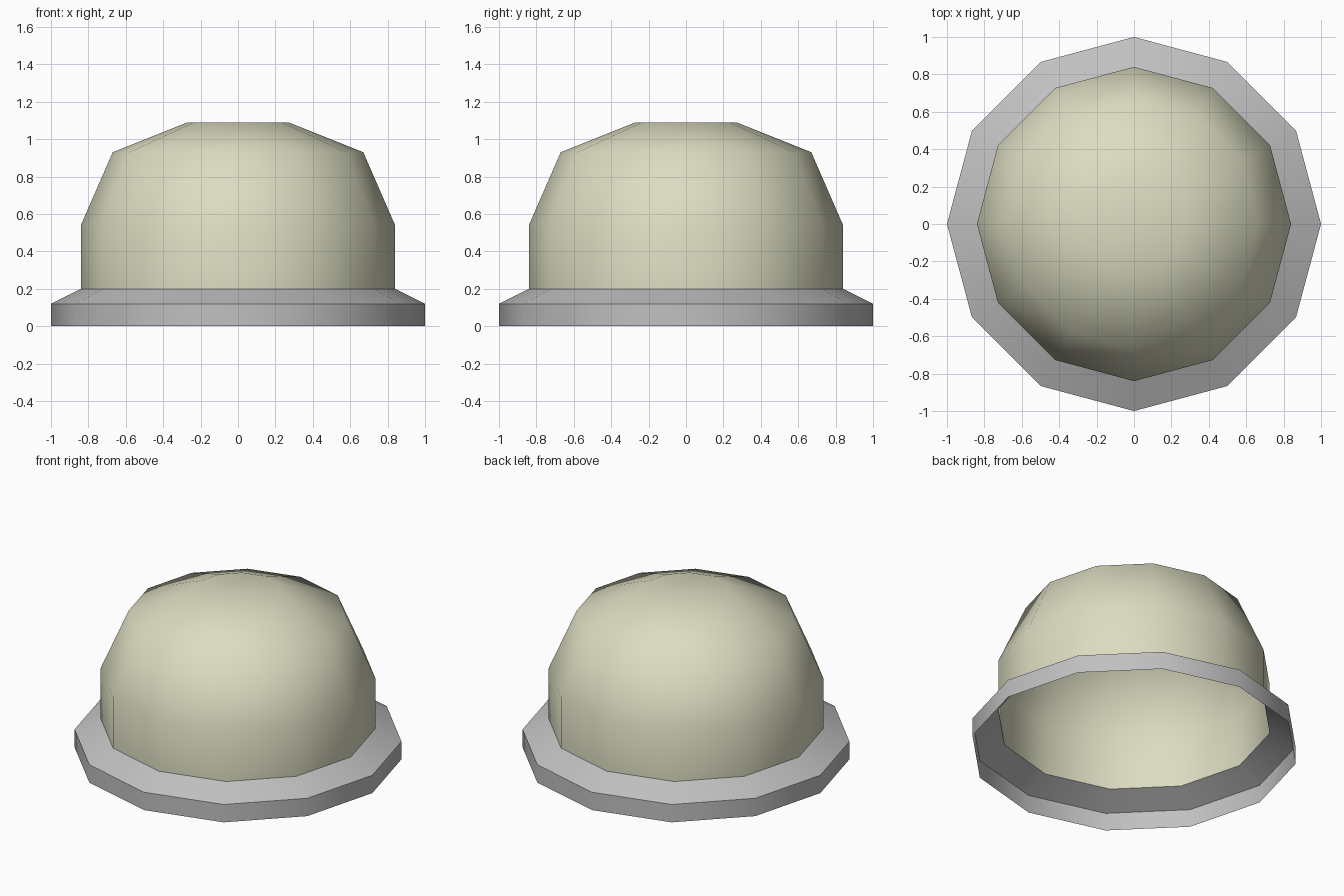
import bpy, bmesh
from math import sin, cos, pi, radians

SIDES = 12

cube = bpy.data.objects.get("Cube")
if cube:
    bpy.data.objects.remove(cube, do_unlink=True)


def make_material(name, rgb):
    mat = bpy.data.materials.new(name)
    mat.use_nodes = True
    mat.diffuse_color = (*rgb, 1)
    mat.node_tree.nodes["Principled BSDF"].inputs["Base Color"].default_value = (*rgb, 1)
    return mat


def lathe(name, profile, mat, capped=False):
    """Turn a (radius, height) profile, listed bottom to top, around z."""
    bm = bmesh.new()
    rings = [[bm.verts.new((r * cos(2 * pi * i / SIDES), r * sin(2 * pi * i / SIDES), z))
              for i in range(SIDES)] for r, z in profile]
    for low, high in zip(rings, rings[1:]):
        for i in range(SIDES):
            j = (i + 1) % SIDES
            bm.faces.new((low[i], low[j], high[j], high[i]))
    if capped:
        centre = bm.verts.new((0, 0, profile[-1][1]))
        for i in range(SIDES):
            bm.faces.new((rings[-1][i], rings[-1][(i + 1) % SIDES], centre))
    mesh = bpy.data.meshes.new(name)
    bm.to_mesh(mesh)
    bm.free()
    mesh.materials.append(mat)
    mesh.shade_smooth()
    mesh.set_sharp_from_angle(angle=radians(50))
    obj = bpy.data.objects.new(name, mesh)
    bpy.context.collection.objects.link(obj)
    return obj


cream = make_material("cream", (0.72, 0.72, 0.54))
grey = make_material("grey", (0.53, 0.53, 0.53))

# Open base collar: upright rim, then a sloping shoulder
lathe("base_collar", [(1, 0), (1, 0.12), (0.84, 0.2)], grey)

# Hollow dome: straight wall, rounded shoulders, flat crown
lathe("dome", [(0.84, 0.2), (0.84, 0.54), (0.67, 0.93), (0.27, 1.09)], cream, capped=True)
